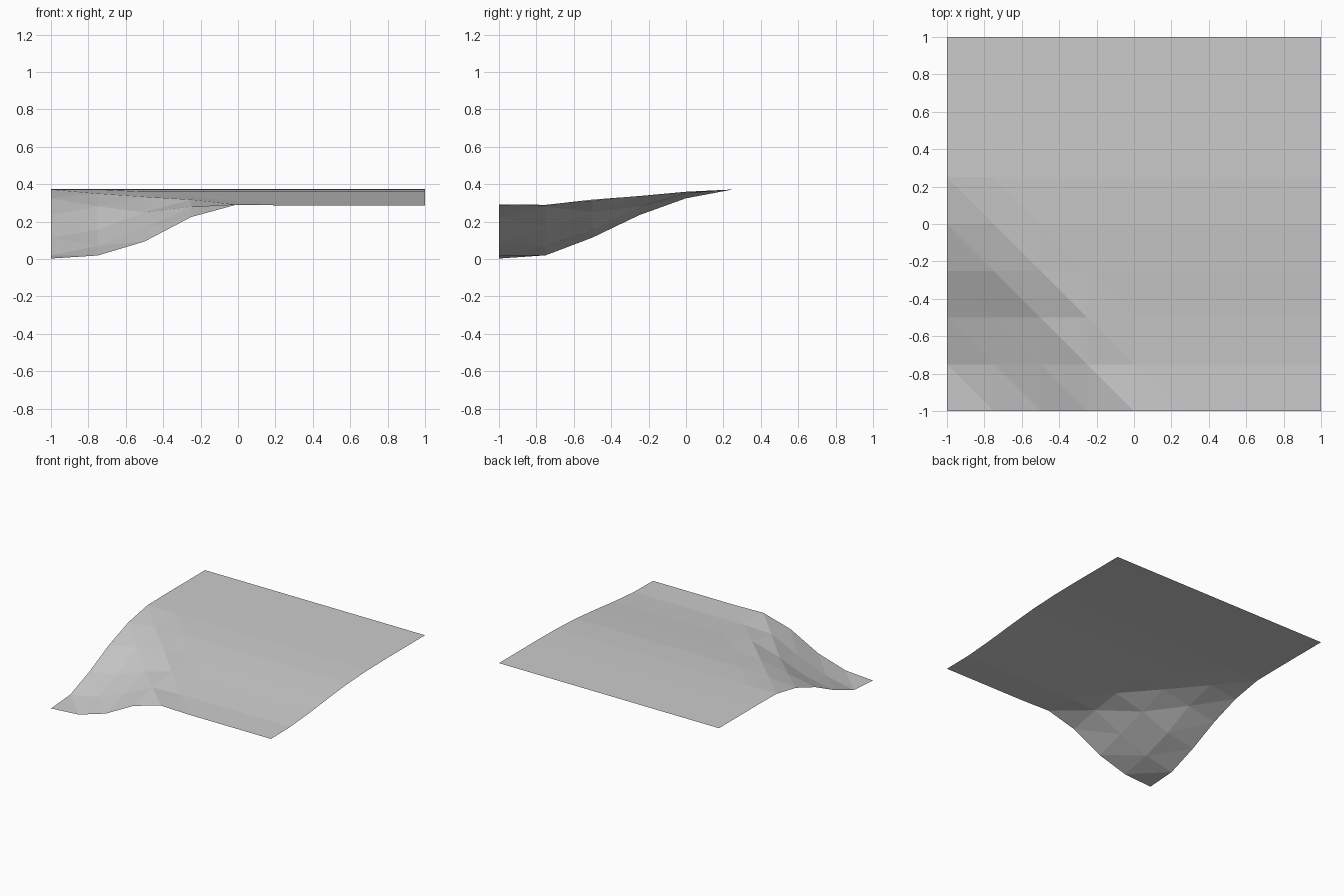
import bpy
import bmesh

default_cube = bpy.data.objects.get("Cube")
if default_cube:
    bpy.data.objects.remove(default_cube, do_unlink=True)

CELLS = 8

# Gentle bank: height of each row from front to back
BANK = [.287, .29, .31, .337, .36, .372, .375, .375, .375]

# Corner hollow: how far each row sinks below the bank, from the -x edge inward
HOLLOW = [
    [.284, .268, .193, .062, -.006],
    [.27, .22, .125, .01],
    [.195, .154, .06, -.008],
    [.102, .055, .004],
    [.035, .01],
]


def ground_height(column, row):
    """Bank height minus the hollow, where the hollow reaches."""
    sink = 0
    if row < len(HOLLOW) and column < len(HOLLOW[row]):
        sink = HOLLOW[row][column]
    return max(BANK[row] - sink, 0)


def grid_index(value):
    return round((value + 1) * CELLS / 2)


def make_material(name, colour):
    material = bpy.data.materials.new(name)
    material.use_nodes = True
    material.diffuse_color = colour
    shader = next(n for n in material.node_tree.nodes if n.type == "BSDF_PRINCIPLED")
    shader.inputs["Base Color"].default_value = colour
    shader.inputs["Roughness"].default_value = .9
    return material


# Terrain sheet
bm = bmesh.new()
bmesh.ops.create_grid(bm, x_segments=CELLS, y_segments=CELLS, size=1)
for vert in bm.verts:
    vert.co.z = ground_height(grid_index(vert.co.x), grid_index(vert.co.y))

# Split every cell along the diagonal that runs across the hollow
for face in list(bm.faces):
    corners = sorted(face.verts, key=lambda v: v.co.x - v.co.y)
    bmesh.utils.face_split(face, corners[0], corners[-1])

bm.normal_update()
mesh = bpy.data.meshes.new("terrain_tile")
bm.to_mesh(mesh)
bm.free()
mesh.materials.append(make_material("plain grey", (.6, .6, .6, 1)))

terrain = bpy.data.objects.new("terrain_tile", mesh)
bpy.context.collection.objects.link(terrain)
